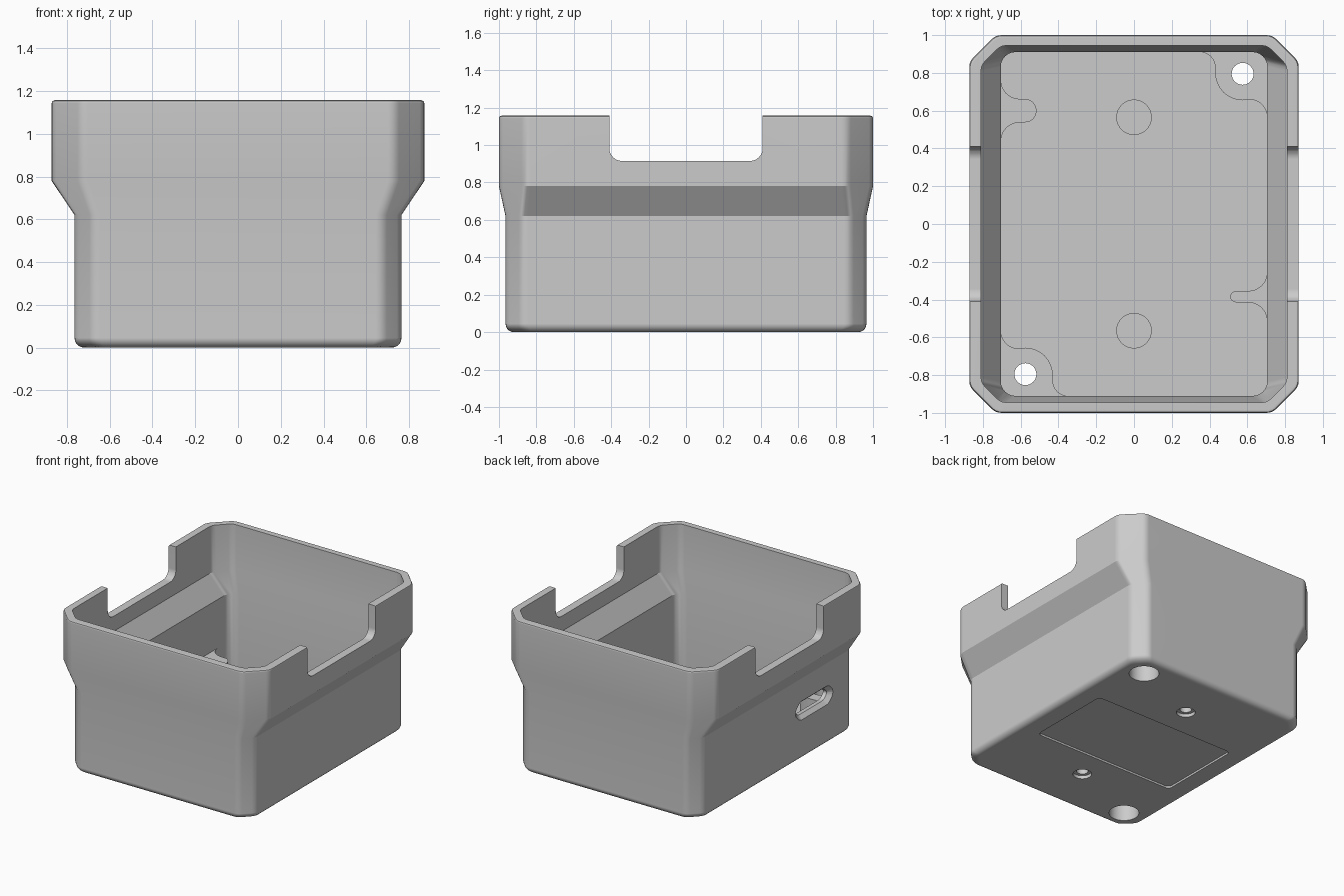
import bpy
import bmesh
from math import cos, sin, radians, pi
from mathutils import Matrix, Vector

if "Cube" in bpy.data.objects:
    bpy.data.objects.remove(bpy.data.objects["Cube"], do_unlink=True)

grey = bpy.data.materials.new("matte grey plastic")
grey.use_nodes = True
grey.diffuse_color = (0.6, 0.6, 0.6, 1)
grey.node_tree.nodes["Principled BSDF"].inputs["Base Color"].default_value = (0.6, 0.6, 0.6, 1)


def ring(hx, hy, c, z, r=0.03):
    """Rectangle outline with chamfered corners, each vertex softened by r."""
    pts = [Vector(p) for p in (
        (hx, hy - c), (hx - c, hy), (c - hx, hy), (-hx, hy - c),
        (-hx, c - hy), (c - hx, -hy), (hx - c, -hy), (hx, c - hy))]
    out = []
    for i, p in enumerate(pts):
        a, b = pts[i - 1] - p, pts[(i + 1) % 8] - p
        d = min(r, 0.49 * a.length, 0.49 * b.length)
        a, b = a.normalized() * d, b.normalized() * d
        for t in (0, 1 / 3, 2 / 3, 1):
            q = p + a * (1 - t) ** 2 + b * t ** 2
            out.append((q.x, q.y, z))
    return out


def loft(name, rings, matrix=Matrix()):
    """Solid skinned over outlines with equal point counts."""
    bm = bmesh.new()
    loops = [[bm.verts.new(p) for p in r] for r in rings]
    n = len(loops[0])
    for lo, hi in zip(loops, loops[1:]):
        for i in range(n):
            j = (i + 1) % n
            bm.faces.new((lo[i], lo[j], hi[j], hi[i]))
    bm.faces.new(loops[0][::-1])
    bm.faces.new(loops[-1])
    bmesh.ops.recalc_face_normals(bm, faces=bm.faces)
    bm.transform(matrix)
    mesh = bpy.data.meshes.new(name)
    bm.to_mesh(mesh)
    bm.free()
    mesh.materials.append(grey)
    ob = bpy.data.objects.new(name, mesh)
    bpy.context.collection.objects.link(ob)
    return ob


def prism(name, outline, z0, z1):
    return loft(name, [[(x, y, z) for x, y in outline] for z in (z0, z1)])


def arc(cx, cy, r, a0, a1, n=8):
    return [(cx + r * cos(radians(a0 + (a1 - a0) * i / n)),
             cy + r * sin(radians(a0 + (a1 - a0) * i / n))) for i in range(n + 1)]


def disc(name, x, y, r, z0, z1):
    return prism(name, arc(x, y, r, 0, 360 - 360 / 32, 31), z0, z1)


def combine(target, tool, operation):
    mod = target.modifiers.new(tool.name, "BOOLEAN")
    mod.operation, mod.object, mod.solver = operation, tool, "EXACT"
    bpy.context.view_layer.objects.active = target
    bpy.ops.object.modifier_apply(modifier=mod.name)
    bpy.data.objects.remove(tool, do_unlink=True)


def cut(tool):
    combine(body, tool, "DIFFERENCE")


def add(tool):
    combine(body, tool, "UNION")


# Outer shell: rounded bottom edge, straight base, flare, collar, eased rim
rings = []
for i in range(6):
    a = pi / 2 * i / 5
    inset = 0.045 * (1 - sin(a))
    rings.append(ring(0.765 - inset, 0.965 - inset, 0.09, 0.045 * (1 - cos(a))))
rings += [ring(0.765, 0.965, 0.09, 0.62), ring(0.872, 1.0, 0.14, 0.78),
          ring(0.872, 1.0, 0.14, 1.143), ring(0.868, 0.996, 0.139, 1.153),
          ring(0.858, 0.986, 0.136, 1.157)]
body = loft("enclosure_body", rings)

# Inner cavity
cut(loft("cavity", [ring(0.705, 0.91, 0.045, 0.08, 0.035), ring(0.705, 0.91, 0.045, 0.65, 0.035),
                    ring(0.81, 0.945, 0.105, 0.8), ring(0.81, 0.945, 0.105, 1.3)]))

# Notches through both side walls
sideways = Matrix.Rotation(-pi / 2, 4, "Y")
cut(loft("side_notches", [ring(0.285, 0.41, 0.04, z, 0.035) for z in (-1, 1)],
         Matrix.Translation((0, 0, 1.2)) @ sideways))

# Funnel-shaped port in the -x wall
cut(loft("port", [ring(0.045, 0.19, 0.035, 0.64), ring(0.045, 0.19, 0.035, 0.735),
                  ring(0.08, 0.235, 0.055, 0.775)],
         Matrix.Translation((0, -0.45, 0.375)) @ sideways))


# Board supports: two corner posts and two wall tabs
POST_TOP = 0.28
corner = ([(0.34, 0.92)] + arc(0.35, 0.83, 0.08, 80, 0, 5) + arc(0.575, 0.8, 0.145, 180, 270)
          + arc(0.61, 0.565, 0.095, 80, 10, 5) + [(0.72, 0.57), (0.72, 0.88), (0.68, 0.92)])
for s in (1, -1):
    add(prism("corner_post", [(s * x, s * y) for x, y in corner], 0.04, POST_TOP))


def wall_tab(side, y, r, tip):
    f = 0.1
    half = [(0.73, r + f)] + arc(0.705 - f, r + f, f, 0, -90, 6)
    nose = arc(tip + r, 0, r, 90, 270)
    outline = half + nose + [(x, -v) for x, v in half[::-1]]
    add(prism("wall_tab", [(side * x, y + v) for x, v in outline], 0.04, POST_TOP))


wall_tab(-1, 0.6, 0.062, 0.515)
wall_tab(1, -0.385, 0.03, 0.51)

# Screw bosses, blind screw holes and stepped through holes
for s in (1, -1):
    add(disc("screw_boss", 0, s * 0.565, 0.094, 0.04, 0.14))
    cut(disc("screw_mouth", 0, s * 0.565, 0.066, -0.1, 0.025))
    cut(disc("screw_hole", 0, s * 0.565, 0.042, -0.1, 0.1))
    cut(disc("counterbore", s * 0.575, s * 0.795, 0.105, -0.1, 0.14))
    cut(disc("through_hole", s * 0.575, s * 0.795, 0.058, -0.1, 0.5))

# Shallow label recess under the floor
cut(loft("label_recess", [ring(0.6, 0.335, 0.02, z, 0.015) for z in (-0.1, 0.015)]))

# Smooth shading with crisp edges
bpy.ops.object.select_all(action="DESELECT")
body.select_set(True)
bpy.context.view_layer.objects.active = body
bpy.ops.object.shade_smooth_by_angle(angle=radians(28))
weighted = body.modifiers.new("even_shading", "WEIGHTED_NORMAL")
weighted.keep_sharp = True
